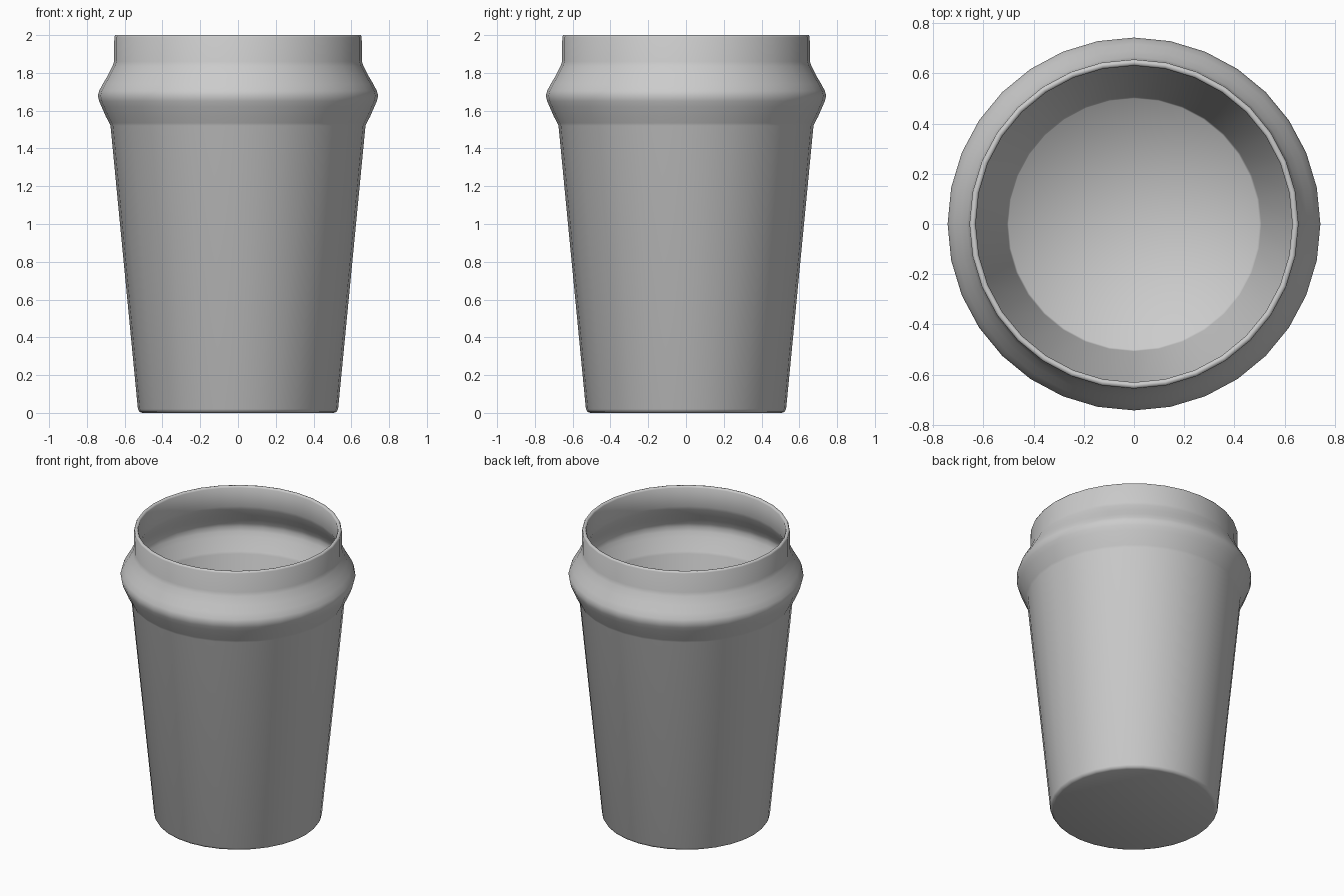
import bpy, bmesh, math
from mathutils import Matrix

if "Cube" in bpy.data.objects:
    bpy.data.objects.remove(bpy.data.objects["Cube"])

SIDES = 32
WALL = 0.025

# Body curve: straight taper, rounded bulge, narrow neck (radius, height)
side = [(0.53, 0.02), (0.675, 1.52), (0.682, 1.535), (0.70, 1.57), (0.722, 1.62),
        (0.735, 1.65), (0.742, 1.68), (0.735, 1.705), (0.717, 1.74), (0.69, 1.785),
        (0.665, 1.835), (0.656, 1.86), (0.655, 1.99)]

# Closed-up section: base, outside, rounded rim, inside, floor
outer = [(0, 0), (0.507, 0), (0.522, 0.006)] + side
rim = [(0.650, 2.0), (0.636, 2.0)]
inner = [(r - WALL, z) for r, z in reversed(side[1:])]
floor = [(0.507, 0.04), (0.50, 0.027), (0, 0.027)]
profile = outer + rim + inner + floor


def lathe(name, points):
    bm = bmesh.new()
    verts = [bm.verts.new((r, 0, z)) for r, z in points]
    edges = [bm.edges.new(pair) for pair in zip(verts, verts[1:])]
    bmesh.ops.spin(bm, geom=verts + edges, cent=(0, 0, 0), axis=(0, 0, 1),
                   angle=math.tau, steps=SIDES)
    bmesh.ops.remove_doubles(bm, verts=bm.verts, dist=0.0005)
    bmesh.ops.dissolve_degenerate(bm, edges=bm.edges, dist=0.0001)
    bmesh.ops.recalc_face_normals(bm, faces=bm.faces)
    for f in bm.faces:
        f.smooth = True
    mesh = bpy.data.meshes.new(name)
    bm.to_mesh(mesh)
    bm.free()
    obj = bpy.data.objects.new(name, mesh)
    bpy.context.collection.objects.link(obj)
    return obj


# Drinking glass
lathe("pint_glass", profile)
